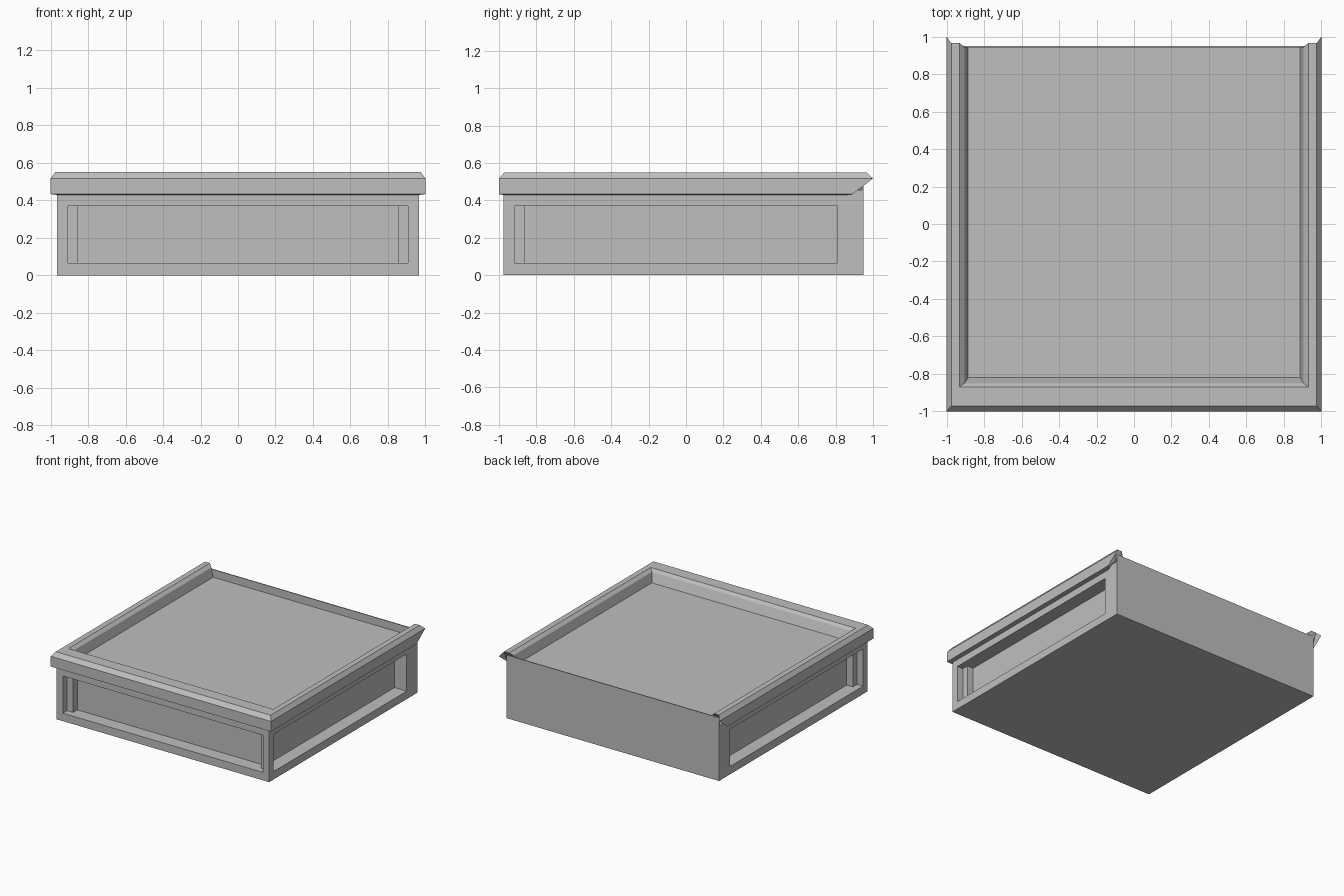
import bpy, bmesh

if "Cube" in bpy.data.objects:
    bpy.data.objects.remove(bpy.data.objects["Cube"])

grey = bpy.data.materials.new("warm_grey")
grey.diffuse_color = (0.52, 0.52, 0.52, 1)
grey.use_nodes = True
grey.node_tree.nodes["Principled BSDF"].inputs["Base Color"].default_value = grey.diffuse_color


def make(name, bm):
    bmesh.ops.recalc_face_normals(bm, faces=bm.faces)
    me = bpy.data.meshes.new(name)
    bm.to_mesh(me)
    bm.free()
    me.materials.append(grey)
    ob = bpy.data.objects.new(name, me)
    bpy.context.scene.collection.objects.link(ob)
    return ob


def box(name, x0, x1, y0, y1, z0, z1):
    bm = bmesh.new()
    bmesh.ops.create_cube(bm, size=1)
    for v in bm.verts:
        v.co = (x0 if v.co.x < 0 else x1,
                y0 if v.co.y < 0 else y1,
                z0 if v.co.z < 0 else z1)
    return make(name, bm)


def cut(target, *dims):
    cutter = box("cutter", *dims)
    mod = target.modifiers.new("cut", 'BOOLEAN')
    mod.operation = 'DIFFERENCE'
    mod.solver = 'EXACT'
    mod.object = cutter
    bpy.context.view_layer.objects.active = target
    bpy.ops.object.modifier_apply(modifier=mod.name)
    bpy.data.objects.remove(cutter)


# Box body with stepped recesses on the front and both sides
FLOOR = 0.455
body = box("body", -0.965, 0.965, -0.975, 0.95, 0, FLOOR)
Z = (0.065, 0.37)
cut(body, -0.853, 0.853, -1.1, -0.865, *Z)
cut(body, -0.908, 0.908, -1.1, -0.92, *Z)
for s in (-1, 1):
    for x, y in ((0.855, -0.863), (0.91, -0.918)):
        a, b = sorted((s * x, s * 1.1))
        cut(body, a, b, y, 0.81, *Z)

# Thin upstand closing the back of the tray
box("back_lip", -0.965, 0.965, 0.942, 0.95, FLOOR, 0.518)

# Moulded rim around three sides: half width, front y, back end y, height
profile = [
    (0.960, -0.970, 0.85, 0.428),
    (1.000, -1.000, 0.89, 0.433),
    (1.000, -1.000, 1.00, 0.517),
    (0.975, -0.970, 0.965, 0.550),
    (0.930, -0.870, 0.965, 0.550),
    (0.905, -0.850, 0.945, 0.528),
    (0.885, -0.820, 0.945, FLOOR),
]
bm = bmesh.new()
rings = [[bm.verts.new(c) for c in ((-x, e, z), (-x, f, z), (x, f, z), (x, e, z))]
         for x, f, e, z in profile]
n = len(rings)
for i in range(n):
    a, b = rings[i], rings[(i + 1) % n]
    for j in range(3):
        bm.faces.new((a[j], a[j + 1], b[j + 1], b[j]))
for j in (0, 3):
    end = bm.faces.new([r[j] for r in rings])
    bmesh.ops.triangulate(bm, faces=[end])
make("top_rim", bm)
